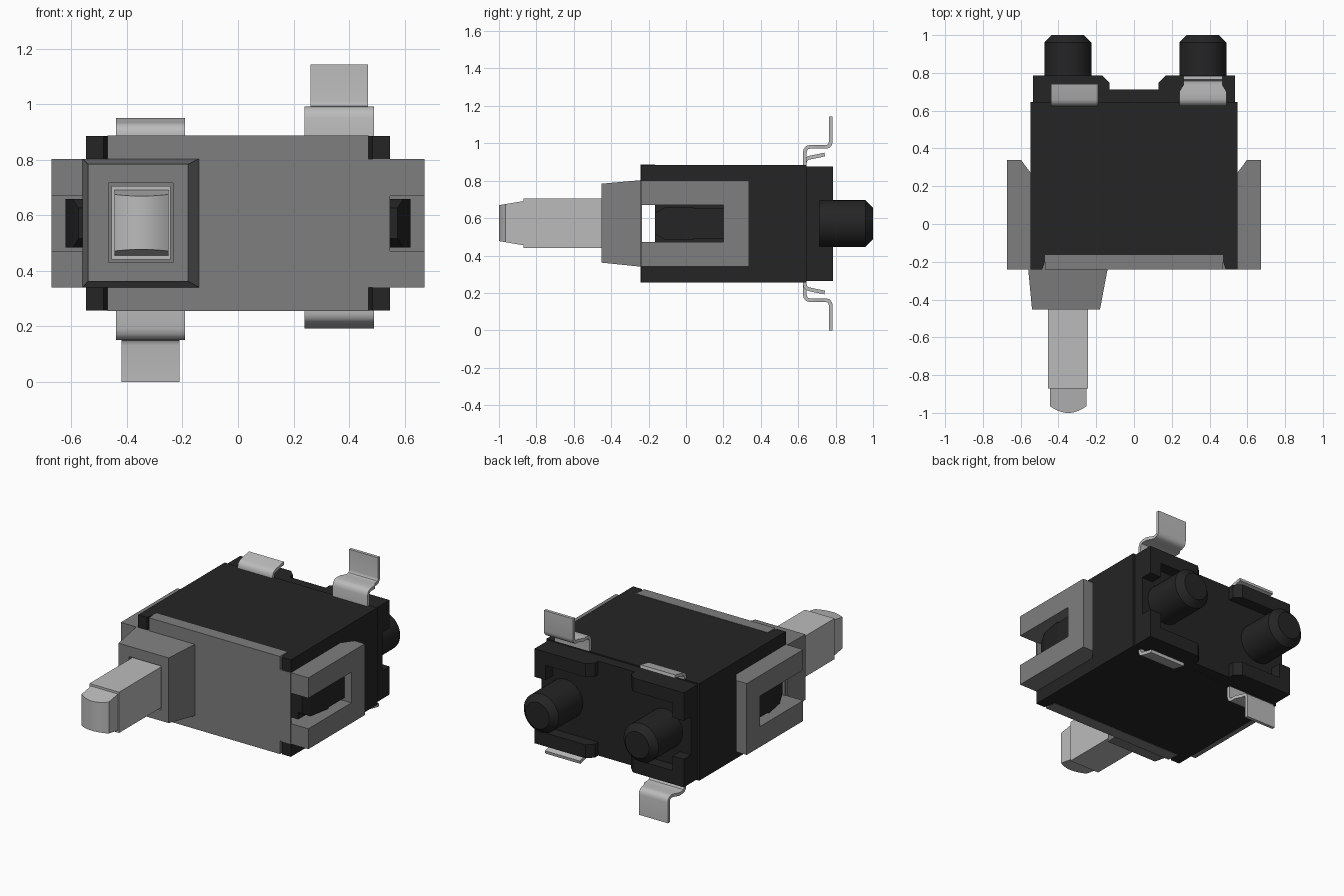
import bpy, bmesh, math
from mathutils import Vector

cube = bpy.data.objects.get("Cube")
if cube:
    bpy.data.objects.remove(cube, do_unlink=True)

ZC = 0.571  # mid height of the switch


def material(name, v):
    m = bpy.data.materials.new(name)
    m.use_nodes = True
    m.diffuse_color = (v, v, v, 1)
    bsdf = m.node_tree.nodes["Principled BSDF"]
    bsdf.inputs["Base Color"].default_value = (v, v, v, 1)
    bsdf.inputs["Roughness"].default_value = 0.6
    return m


BLACK = material("black plastic", 0.018)
GREY = material("grey plastic", 0.21)
LIGHT = material("light grey", 0.50)


def finish(name, bm, mat, smooth=False):
    bmesh.ops.recalc_face_normals(bm, faces=bm.faces[:])
    me = bpy.data.meshes.new(name)
    bm.to_mesh(me)
    bm.free()
    me.materials.append(mat)
    ob = bpy.data.objects.new(name, me)
    bpy.context.collection.objects.link(ob)
    if smooth:
        bpy.ops.object.select_all(action='DESELECT')
        ob.select_set(True)
        bpy.context.view_layer.objects.active = ob
        bpy.ops.object.shade_smooth_by_angle(angle=math.radians(35))
    return ob


def loft(rings, cap=True):
    """Skin a list of equal-length point rings."""
    bm = bmesh.new()
    vs = [[bm.verts.new(p) for p in r] for r in rings]
    n = len(rings[0])
    for a, b in zip(vs, vs[1:]):
        for i in range(n):
            j = (i + 1) % n
            bm.faces.new((a[i], a[j], b[j], b[i]))
    if cap:
        bm.faces.new(vs[0])
        bm.faces.new(vs[-1])
    return bm


def prism(pts, axis, a, b):
    """Extrude a flat outline along x, y or z from a to b."""
    def place(p, t):
        c = list(p)
        c.insert(axis, t)
        return c
    return loft([[place(p, t) for p in pts] for t in (a, b)])


def rect(x0, x1, z0, z1, y):
    return [(x0, y, z0), (x1, y, z0), (x1, y, z1), (x0, y, z1)]


def box(x0, x1, y0, y1, z0, z1):
    return loft([rect(x0, x1, z0, z1, y0), rect(x0, x1, z0, z1, y1)])


def slice_off(bm, co, no):
    """Cut away everything on the normal side and close the hole."""
    bmesh.ops.recalc_face_normals(bm, faces=bm.faces[:])
    res = bmesh.ops.bisect_plane(bm, geom=bm.verts[:] + bm.edges[:] + bm.faces[:],
                                 plane_co=co, plane_no=no, clear_outer=True)
    edges = [e for e in res["geom_cut"] if isinstance(e, bmesh.types.BMEdge)]
    bmesh.ops.contextual_create(bm, geom=edges)
    return bm


def flip(bm, sx, sz):
    """Mirror across the middle in x and/or z."""
    for v in bm.verts:
        v.co.x *= sx
        v.co.z = ZC + sz * (v.co.z - ZC)
    return bm


# Main black body and rear base plate
finish("body", box(-0.547, 0.547, -0.165, 0.645, 0.257, 0.885), BLACK)
finish("rear_base", box(-0.535, 0.535, 0.64, 0.713, 0.265, 0.877), BLACK)

SIDES = {1: "left", -1: "right"}
LEVELS = {1: "upper", -1: "lower"}
for sx, side in SIDES.items():
    for sz, level in LEVELS.items():
        # Front corner prongs of the body
        plan = [(0.547, -0.24), (0.485, -0.24), (0.46, -0.165), (0.547, -0.165)]
        finish(f"{level}_{side}_front_prong", flip(prism(plan, 2, 0.80, 0.885), sx, sz), BLACK)
        # Raised rear corner brackets with a bevelled inner end
        outline = [(0.13, 0.877), (0.535, 0.877), (0.535, 0.695),
                   (0.455, 0.695), (0.455, 0.79), (0.13, 0.79)]
        bracket = prism(outline, 1, 0.705, 0.787)
        slice_off(bracket, (0.17, 0.787, 0), (-1, 1, 0))
        finish(f"{level}_{side}_rear_bracket", flip(bracket, sx, sz), BLACK)

    # Cover arms: fork open to the front, inner rear edge bevelled
    fork = [(-0.24, 0.34), (0.338, 0.34), (0.338, 0.802), (-0.24, 0.802),
            (-0.24, 0.67), (0.20, 0.67), (0.20, 0.472), (-0.24, 0.472)]
    arm = prism(fork, 0, 0.547, 0.672)
    slice_off(arm, (0.547, 0.27, 0), (-0.068, 0.05, 0))
    finish(f"{side}_cover_arm", flip(arm, sx, 1), GREY)

    # Latch wedge seen inside the arm slot
    steps = [(-0.165, 0.575, 0.055), (-0.11, 0.595, 0.088), (0.04, 0.622, 0.088),
             (0.04, 0.622, 0.08), (0.20, 0.622, 0.08)]
    latch = loft([rect(0.53, x, ZC - h, ZC + h, y) for y, x, h in steps])
    finish(f"{side}_latch", flip(latch, sx, 1), BLACK)

    # Rear locating peg
    cx = 0.365 if sx > 0 else -0.35
    rings = []
    for y, r in ((0.70, 0.125), (0.96, 0.125), (1.0, 0.085)):
        rings.append([(cx + r * math.cos(k * math.tau / 40), y, ZC + r * math.sin(k * math.tau / 40))
                      for k in range(40)])
    finish(f"{side}_rear_peg", loft(rings), BLACK, True)

# Grey front cover: stepped halves joined by a thin web
for sz, level in LEVELS.items():
    step = [(-0.547, 0.67), (0.547, 0.67), (0.547, 0.802), (0.47, 0.802),
            (0.47, 0.887), (-0.47, 0.887), (-0.47, 0.802), (-0.547, 0.802)]
    finish(f"{level}_cover_front", flip(prism(step, 1, -0.242, -0.165), 1, sz), GREY)
finish("cover_web", box(-0.547, 0.547, -0.242, -0.234, 0.47, 0.672), GREY)

# Tapered collar with a square well
collar = loft([rect(-0.56, -0.14, 0.34, 0.803, -0.24),
               rect(-0.54, -0.18, 0.362, 0.784, -0.452),
               rect(-0.466, -0.234, 0.43, 0.717, -0.452),
               rect(-0.466, -0.234, 0.43, 0.717, -0.27)])
finish("collar", collar, GREY)

# Plunger shaft and rounded tip
finish("plunger_shaft", box(-0.455, -0.243, -0.87, -0.26, 0.441, 0.705), LIGHT)
arc = [(-0.348 + 0.097 * t, -1.0 + 0.036 * t * t) for t in [i / 8 - 1 for i in range(17)]]
tip = prism([(-0.445, -0.86)] + arc + [(-0.251, -0.86)], 2, 0.40, 0.75)
for sz in (1, -1):
    slice_off(tip, (0, -0.87, 0.573 + sz * 0.118), (0, -0.17, sz))
finish("plunger_tip", tip, LIGHT, True)


# Bent metal terminals: (y, z, half width) along the strip
LONG = [(0.635, 0.86, .125), (0.635, 0.95, .125), (0.639, 0.966, .125), (0.648, 0.977, .125),
        (0.662, 0.981, .125), (0.70, 0.981, .125), (0.735, 0.981, .104), (0.75, 0.981, .104),
        (0.763, 0.985, .104), (0.771, 0.995, .104), (0.774, 1.01, .104), (0.774, 1.142, .104)]
SHORT = [(0.635, 0.86, .125), (0.635, 0.895, .125), (0.638, 0.908, .125),
         (0.647, 0.918, .125), (0.66, 0.923, .125), (0.742, 0.94, .125)]


def terminal(name, path, cx, sz, half=0.01):
    pts = [Vector((y, z)) for y, z, w in path]
    rings = []
    for i, p in enumerate(pts):
        d = (pts[min(i + 1, len(pts) - 1)] - pts[max(i - 1, 0)]).normalized()
        n = Vector((-d.y, d.x)) * half
        w = path[i][2]
        a, b = p + n, p - n
        rings.append([(cx - w, a.x, a.y), (cx + w, a.x, a.y),
                      (cx + w, b.x, b.y), (cx - w, b.x, b.y)])
    finish(name, flip(loft(rings), 1, sz), LIGHT, True)


terminal("upper_left_terminal", LONG, 0.365, 1)
terminal("upper_right_terminal", SHORT, -0.315, 1)
terminal("lower_left_terminal", SHORT, 0.365, -1)
terminal("lower_right_terminal", LONG, -0.315, -1)
